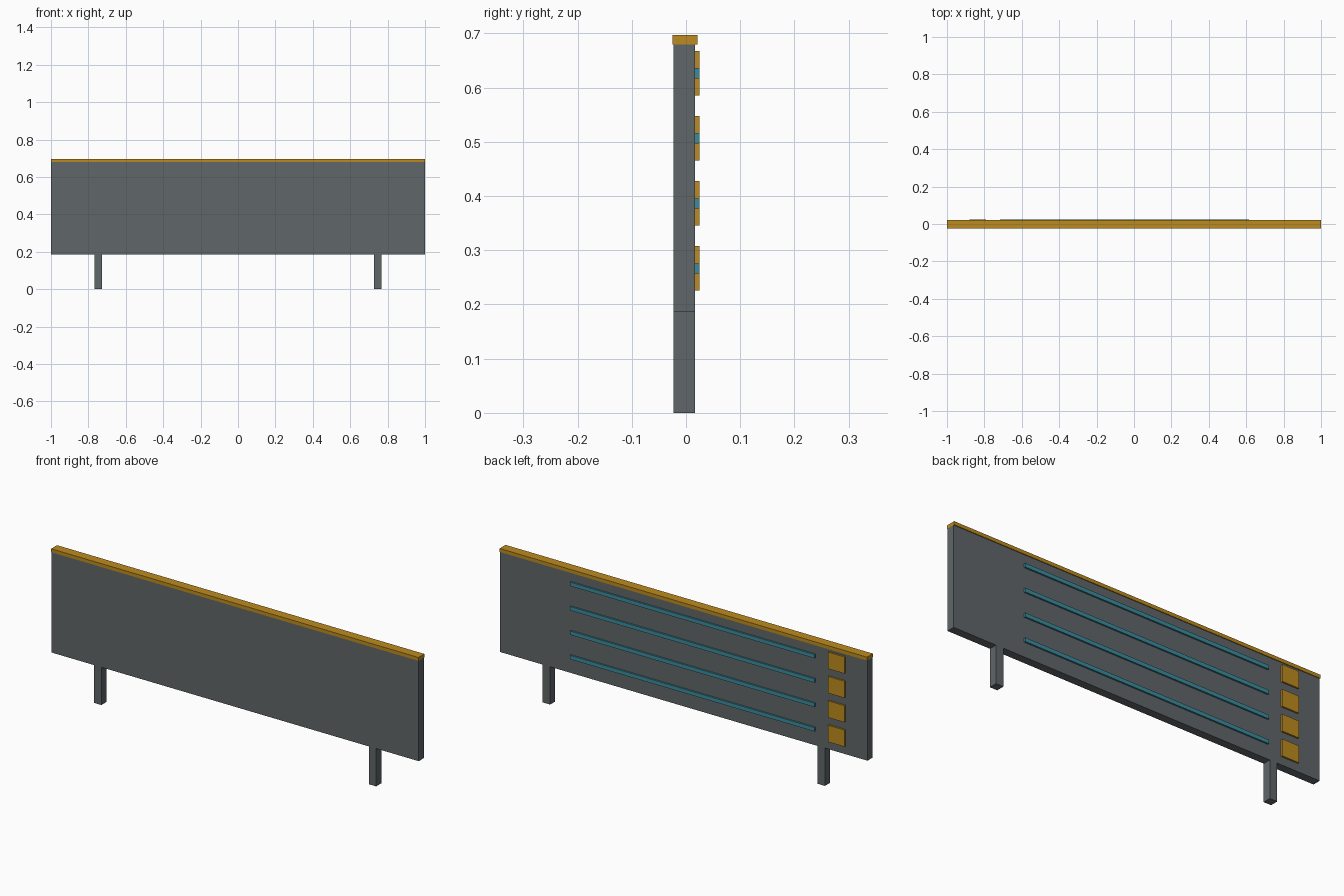
import bpy

if "Cube" in bpy.data.objects:
    bpy.data.objects.remove(bpy.data.objects["Cube"])


def material(name, rgb):
    m = bpy.data.materials.new(name)
    m.diffuse_color = (*rgb, 1.0)
    m.use_nodes = True
    m.node_tree.nodes["Principled BSDF"].inputs["Base Color"].default_value = m.diffuse_color
    return m


GREY = material("slate grey", (0.115, 0.132, 0.140))
GOLD = material("golden yellow", (0.50, 0.26, 0.014))
TEAL = material("teal", (0.045, 0.26, 0.33))


def box(name, x, y, z, mat):
    """Axis-aligned box from (min, max) ranges."""
    lo, hi = zip(x, y, z)
    verts = [(a, b, c) for a in x for b in y for c in z]
    faces = [(0, 1, 3, 2), (4, 6, 7, 5), (0, 4, 5, 1),
             (2, 3, 7, 6), (0, 2, 6, 4), (1, 5, 7, 3)]
    me = bpy.data.meshes.new(name)
    me.from_pydata(verts, [], faces)
    me.materials.append(mat)
    ob = bpy.data.objects.new(name, me)
    bpy.context.collection.objects.link(ob)
    return ob


DEPTH = (-0.023, 0.017)      # panel and legs
PLATE = (0.017, 0.025)       # raised details on the back

# Main board and the coloured cap along its top
box("board", (-1, 1), DEPTH, (0.186, 0.680), GREY)
box("top_cap", (-1, 1), (-0.025, 0.021), (0.680, 0.697), GOLD)

# Two legs
for side, cx in (("left", -0.748), ("right", 0.748)):
    box(f"{side}_leg", (cx - 0.02, cx + 0.02), DEPTH, (0, 0.186), GREY)

# Four rows on the back: a square marker and a long line
for i in range(4):
    z = 0.6265 - 0.12 * i
    box(f"marker_{i + 1}", (-0.88, -0.79), PLATE, (z - 0.041, z + 0.041), GOLD)
    box(f"line_{i + 1}", (-0.717, 0.615), PLATE, (z - 0.0095, z + 0.0095), TEAL)
